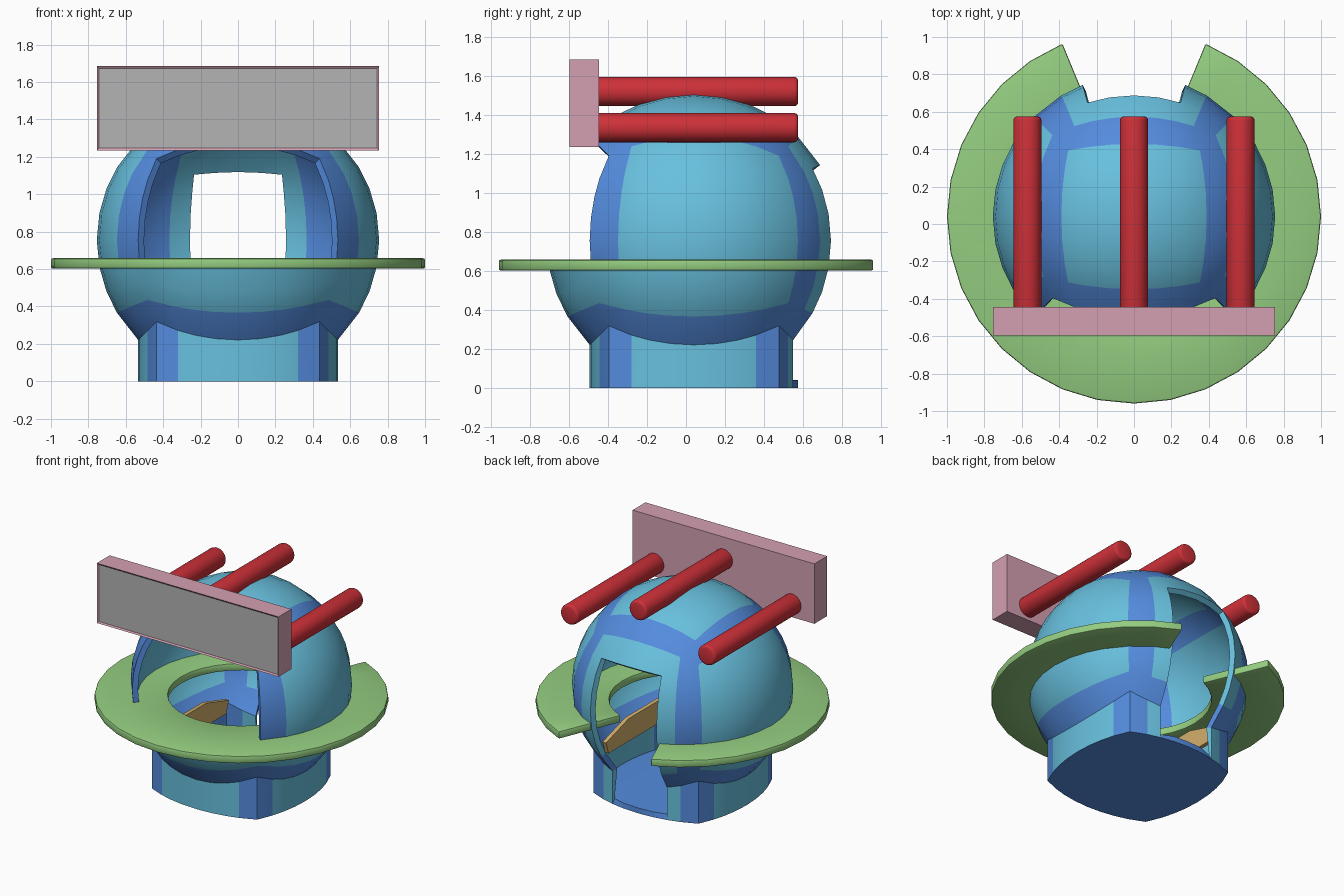
import bpy, bmesh, math
from mathutils import Vector, Matrix

if "Cube" in bpy.data.objects:
    bpy.data.objects.remove(bpy.data.objects["Cube"])

R, CY, CZ = 0.755, 0.04, 0.755        # globe radius and centre
CENTRE = Vector((0, CY, CZ))


def material(name, rgb):
    m = bpy.data.materials.new(name)
    m.diffuse_color = (*rgb, 1)
    m.use_nodes = True
    m.node_tree.nodes["Principled BSDF"].inputs["Base Color"].default_value = m.diffuse_color
    return m


CYAN = material("light_cyan", (0.138, 0.527, 0.73))
BLUE = material("mid_blue", (0.089, 0.262, 0.73))
GREEN = material("counter_green", (0.296, 0.61, 0.216))
RED = material("tube_red", (0.61, 0.03, 0.04))
PINK = material("sign_pink", (0.658, 0.352, 0.445))
GREY = material("panel_grey", (0.456, 0.456, 0.456))
TAN = material("board_tan", (0.66, 0.43, 0.15))


def finish(bm, name, mats, bevel=0, segments=2, solid=0):
    me = bpy.data.meshes.new(name)
    bm.to_mesh(me)
    bm.free()
    ob = bpy.data.objects.new(name, me)
    bpy.context.collection.objects.link(ob)
    for m in mats:
        me.materials.append(m)
    bpy.ops.object.select_all(action='DESELECT')
    bpy.context.view_layer.objects.active = ob
    ob.select_set(True)
    if solid:
        s = ob.modifiers.new("Shell", 'SOLIDIFY')
        s.thickness, s.offset = solid, -1
        bpy.ops.object.modifier_apply(modifier=s.name)
    if bevel:
        b = ob.modifiers.new("Bevel", 'BEVEL')
        b.width, b.segments = bevel, segments
        b.limit_method, b.angle_limit = 'ANGLE', math.radians(40)
        bpy.ops.object.modifier_apply(modifier=b.name)
    bpy.ops.object.shade_smooth_by_angle(angle=math.radians(35))
    return ob


def box(name, lo, hi, mats, bevel=0):
    bm = bmesh.new()
    lo, hi = Vector(lo), Vector(hi)
    bmesh.ops.create_cube(bm, size=1, matrix=Matrix.Translation((lo + hi) / 2)
                          @ Matrix.Diagonal((*(hi - lo), 1)))
    return bm


# Globe body: a rounded cube grid, with blue bands along some cube edges
KNOTS = [-1, -0.6, -0.39, -0.195, 0, 0.195, 0.39, 0.6, 1]
SIDES = {
    "front": lambda u, v: (u, -1, v),
    "back": lambda u, v: (u, 1, v),
    "left": lambda u, v: (-1, u, v),
    "right": lambda u, v: (1, u, v),
    "top": lambda u, v: (u, v, 1),
    "floor": lambda u, v: (u, v, -1),
}


def warp(u, v):
    return u * (1 + 0.16 * v * v * (1 - u * u))


def globe_point(side, u, v):
    p = Vector(SIDES[side](warp(u, v), warp(v, u))).normalized() * R + CENTRE
    if side == "floor":
        p.z = 0
    return p


def removed(side, u, v):
    if side == "front":
        return v > -0.195                       # serving window
    return side == "back" and abs(u) < 0.39 and v < 0.6   # doorway


def is_blue(side, u, v):
    if side == "floor":
        return True
    if side == "top":
        return max(abs(u), abs(v)) > 0.6
    if v < -0.6:
        return True
    if side == "back":
        return abs(u) > 0.6
    return side in ("left", "right") and u < -0.6 and v > -0.195


bm = bmesh.new()


def add_face(points, blue):
    f = bm.faces.new([bm.verts.new(p) for p in points])
    f.material_index = int(blue)
    f.normal_update()
    if f.normal.dot(f.calc_center_median() - CENTRE) < 0:
        f.normal_flip()


for side in SIDES:
    for u0, u1 in zip(KNOTS, KNOTS[1:]):
        um = (u0 + u1) / 2
        for v0, v1 in zip(KNOTS, KNOTS[1:]):
            vm = (v0 + v1) / 2
            if not removed(side, um, vm):
                add_face([globe_point(side, *c) for c in
                          ((u0, v0), (u1, v0), (u1, v1), (u0, v1))], is_blue(side, um, vm))
        # straight base wall under the globe
        if side not in ("top", "floor") and not removed(side, um, -0.9):
            a, b = globe_point(side, u0, -1), globe_point(side, u1, -1)
            add_face([a, b, Vector((b.x, b.y, 0)), Vector((a.x, a.y, 0))], abs(um) > 0.6)
bmesh.ops.remove_doubles(bm, verts=bm.verts, dist=0.0005)
finish(bm, "globe_body", [CYAN, BLUE], solid=0.04)

# Counter ring, open at the doorway
bm = bmesh.new()
rows = []
for i in range(2, 31):
    a = math.radians(90 + 11.25 * i)
    rows.append([bm.verts.new((r * math.cos(a), CY + r * math.sin(a), 0.602)) for r in (0.5, 1.0)])
for (a, b), (c, d) in zip(rows, rows[1:]):
    bm.faces.new((a, b, d, c))
ext = bmesh.ops.extrude_face_region(bm, geom=bm.faces[:])
bmesh.ops.translate(bm, vec=(0, 0, 0.056),
                    verts=[g for g in ext["geom"] if isinstance(g, bmesh.types.BMVert)])
bmesh.ops.recalc_face_normals(bm, faces=bm.faces)
finish(bm, "counter_ring", [GREEN], bevel=0.01)

# Roof tubes
for name, x, z in (("left", -0.57, 1.335), ("middle", 0, 1.52), ("right", 0.57, 1.335)):
    bm = bmesh.new()
    bmesh.ops.create_cone(bm, cap_ends=True, segments=32, radius1=0.075, radius2=0.075, depth=1.045,
                          matrix=Matrix.Translation((x, 0.0525, z)) @ Matrix.Rotation(math.pi / 2, 4, 'X'))
    finish(bm, name + "_roof_tube", [RED], bevel=0.02, segments=3)

# Sign board with a recessed grey panel
bm = box("sign", (-0.755, -0.597, 1.235), (0.755, -0.445, 1.685), [PINK])
bm.normal_update()
front = min(bm.faces, key=lambda f: f.calc_center_median().y)
bmesh.ops.inset_region(bm, faces=[front], thickness=0.016, depth=-0.008)
front.material_index = 1
finish(bm, "sign_board", [PINK, GREY])

# Inner side boards with a clipped back corner
for name, s in (("left", -1), ("right", 1)):
    bm = bmesh.new()
    outline = [(-0.3, 0.28), (0.39, 0.28), (0.42, 0.37), (0.15, 0.45), (-0.3, 0.45)]
    f = bm.faces.new([bm.verts.new((s * 0.37, y, z)) for y, z in outline])
    ext = bmesh.ops.extrude_face_region(bm, geom=[f])
    bmesh.ops.translate(bm, vec=(s * 0.03, 0, 0),
                        verts=[g for g in ext["geom"] if isinstance(g, bmesh.types.BMVert)])
    bmesh.ops.recalc_face_normals(bm, faces=bm.faces)
    finish(bm, name + "_inner_board", [TAN])
